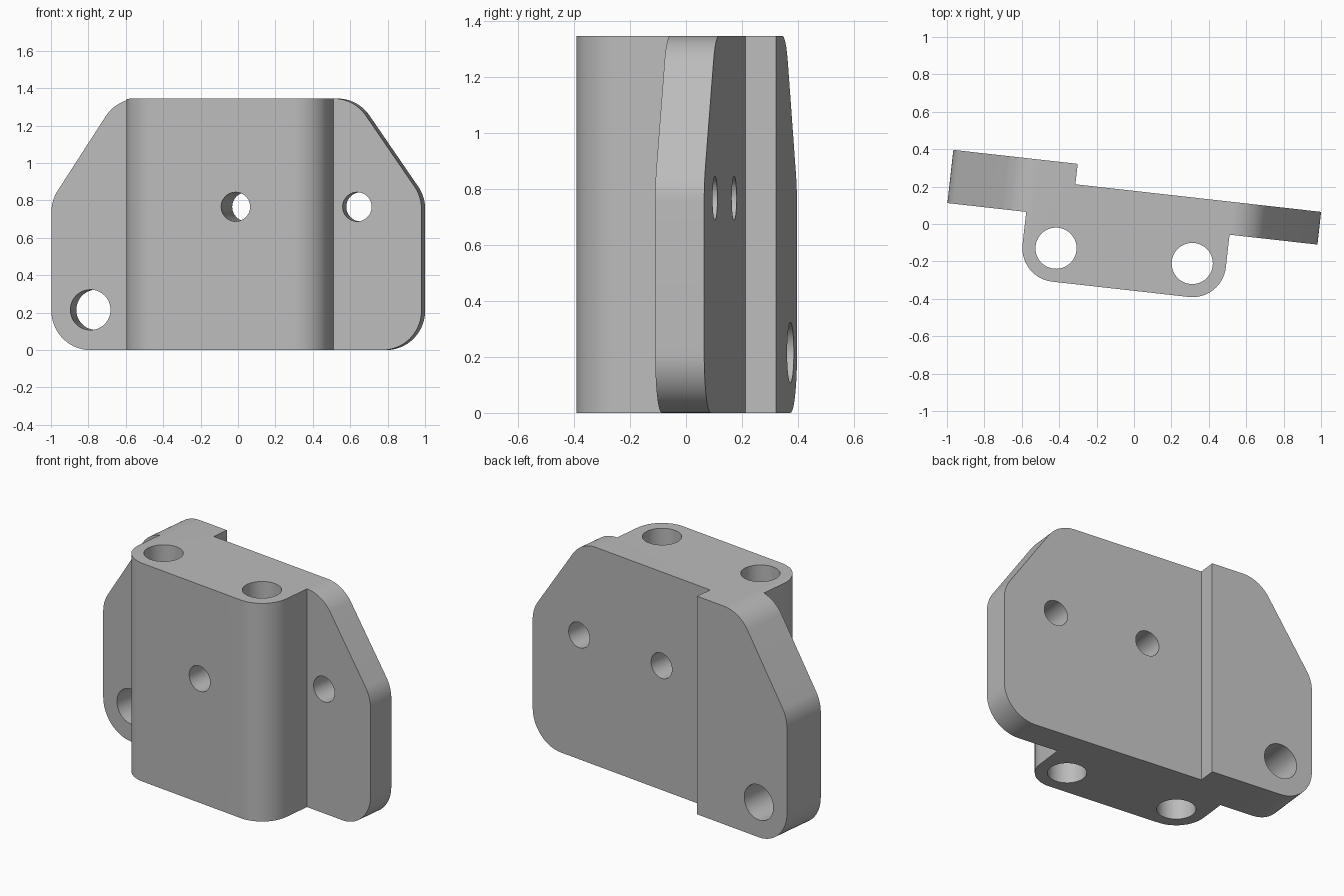
import bpy
import bmesh
import math
from mathutils import Matrix, Vector

cube = bpy.data.objects.get("Cube")
if cube:
    bpy.data.objects.remove(cube, do_unlink=True)

HEIGHT = 1.345
TURN = Matrix.Rotation(math.radians(-6.4), 4, "Z")
UPRIGHT = Matrix.Rotation(math.radians(90), 4, "X")

grey = bpy.data.materials.new("plain grey")
grey.use_nodes = True
GREY = (0.5, 0.5, 0.5, 1)
grey.diffuse_color = GREY
grey.node_tree.nodes["Principled BSDF"].inputs["Base Color"].default_value = GREY


def rounded(corners, steps=14):
    """Turn (x, y, radius) corners into an outline with filleted corners."""
    pts = []
    for i, (x, y, r) in enumerate(corners):
        p = Vector((x, y))
        if r == 0:
            pts.append(p)
            continue
        a = (Vector(corners[i - 1][:2]) - p).normalized()
        b = (Vector(corners[(i + 1) % len(corners)][:2]) - p).normalized()
        half = a.angle(b) / 2
        centre = p + (a + b).normalized() * (r / math.sin(half))
        start = p + a * (r / math.tan(half)) - centre
        end = p + b * (r / math.tan(half)) - centre
        sweep = math.pi - 2 * half
        for k in range(steps + 1):
            t = k / steps
            pts.append(centre + (start * math.sin((1 - t) * sweep)
                                 + end * math.sin(t * sweep)) / math.sin(sweep))
    return pts


def circle(x, y, r, n=48):
    return [Vector((x + r * math.cos(math.tau * k / n),
                    y + r * math.sin(math.tau * k / n))) for k in range(n)]


def prism(name, outline, low, high, matrix=Matrix()):
    bm = bmesh.new()
    face = bm.faces.new([bm.verts.new((p.x, p.y, low)) for p in outline])
    ext = bmesh.ops.extrude_face_region(bm, geom=[face])
    top = [v for v in ext["geom"] if isinstance(v, bmesh.types.BMVert)]
    bmesh.ops.translate(bm, verts=top, vec=(0, 0, high - low))
    bmesh.ops.recalc_face_normals(bm, faces=bm.faces)
    bm.transform(matrix)
    mesh = bpy.data.meshes.new(name)
    bm.to_mesh(mesh)
    bm.free()
    mesh.materials.append(grey)
    obj = bpy.data.objects.new(name, mesh)
    bpy.context.collection.objects.link(obj)
    return obj


def boolean(target, cutter, operation):
    bpy.context.view_layer.objects.active = target
    mod = target.modifiers.new("cut", "BOOLEAN")
    mod.operation = operation
    mod.solver = "EXACT"
    mod.object = cutter
    bpy.ops.object.modifier_apply(modifier=mod.name)
    bpy.data.objects.remove(cutter, do_unlink=True)


# Plan section: thick left flange, thin right flange, rounded front block
plan = rounded([
    (-1.1, 0, 0), (-0.58, 0, 0), (-0.58, -0.355, 0.18), (0.514, -0.355, 0.18),
    (0.514, 0, 0), (1.1, 0, 0), (1.1, 0.176, 0), (-0.335, 0.176, 0),
    (-0.335, 0.286, 0), (-1.1, 0.286, 0)])
bracket = prism("mounting_bracket", plan, -0.1, HEIGHT + 0.1)

# Front outline: sloped shoulders and rounded corners
R = 0.21
outline = rounded([
    (-1.004, 0, R), (0.987, 0, R), (0.987, 0.82, R), (0.625, HEIGHT, R),
    (-0.65, HEIGHT, R), (-1.004, 0.8, R)])
boolean(bracket, prism("outline", outline, -0.6, 0.6, UPRIGHT), "INTERSECT")

# Vertical bores through the block
for x in (-0.4, 0.333):
    boolean(bracket, prism("bore", circle(x, -0.175, 0.11), -0.2, 1.6), "DIFFERENCE")

# Holes running front to back
for x, z, r in ((-0.794, 0.215, 0.108), (0.027, 0.766, 0.078), (0.641, 0.766, 0.078)):
    boolean(bracket, prism("hole", circle(x, z, r), -0.6, 0.6, UPRIGHT), "DIFFERENCE")

# The whole bracket sits slightly turned
bracket.data.transform(TURN)
bpy.ops.object.select_all(action="DESELECT")
bracket.select_set(True)
bpy.context.view_layer.objects.active = bracket
bpy.ops.object.shade_smooth_by_angle(angle=math.radians(25))
